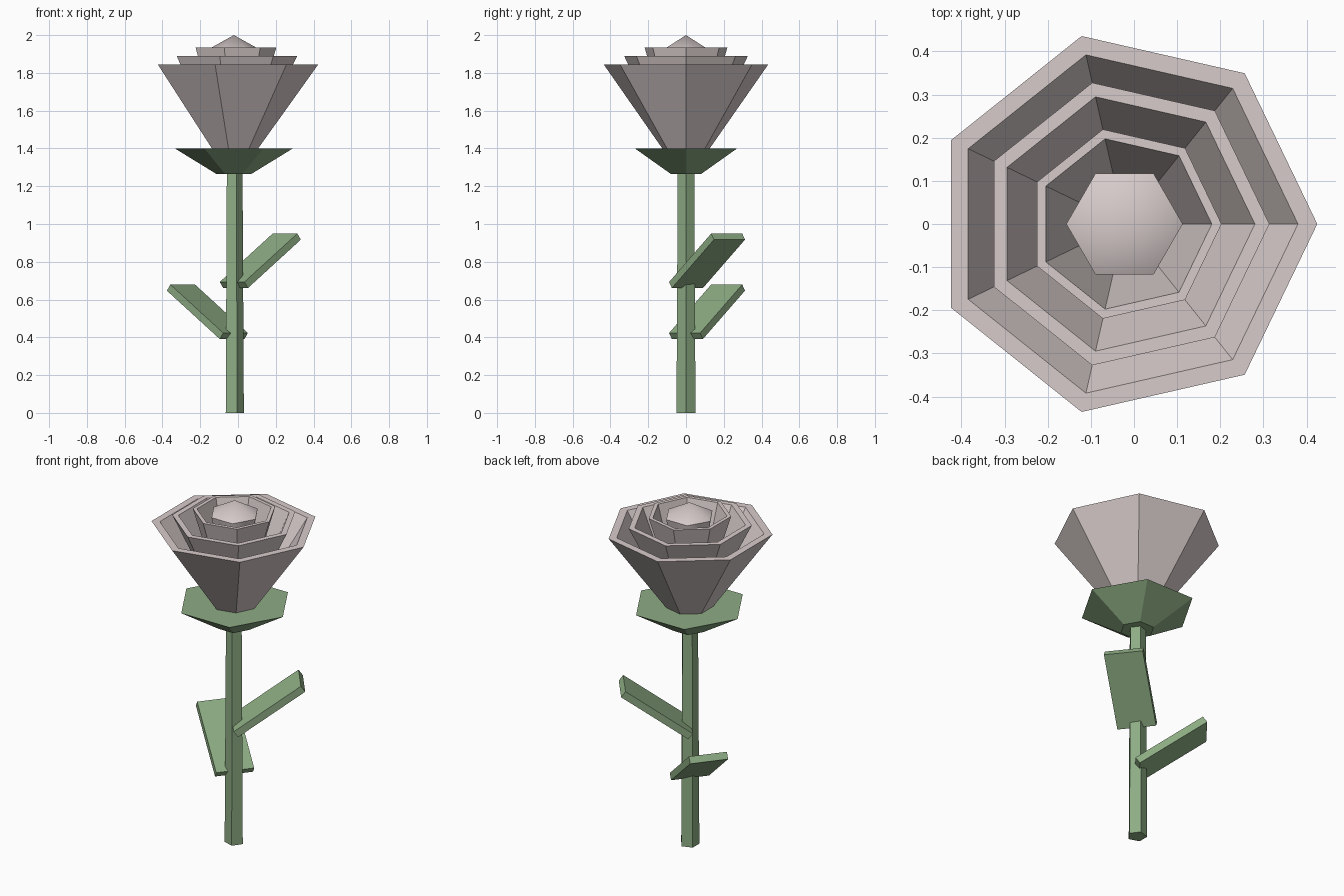
import bpy, bmesh, math
from mathutils import Matrix, Vector

if "Cube" in bpy.data.objects:
    bpy.data.objects.remove(bpy.data.objects["Cube"], do_unlink=True)

AXIS = -0.022  # x of the stem axis


def material(name, rgb):
    mat = bpy.data.materials.new(name)
    mat.use_nodes = True
    mat.diffuse_color = (*rgb, 1)
    mat.node_tree.nodes["Principled BSDF"].inputs["Base Color"].default_value = (*rgb, 1)
    return mat


green = material("leaf green", (0.27, 0.418, 0.231))
blush = material("pale blush", (0.68, 0.60, 0.595))


def finish(name, bm, mat):
    bmesh.ops.recalc_face_normals(bm, faces=bm.faces[:])
    mesh = bpy.data.meshes.new(name)
    bm.to_mesh(mesh)
    bm.free()
    mesh.materials.append(mat)
    obj = bpy.data.objects.new(name, mesh)
    bpy.context.collection.objects.link(obj)
    return obj


def loft(name, sides, profile, mat, hollow=False):
    """Sweep (radius, height) points round the axis; hollow joins last to first."""
    bm = bmesh.new()
    rings = []
    for r, z in profile:
        turns = [2 * math.pi * i / sides for i in range(sides)]
        rings.append([bm.verts.new((AXIS + r * math.cos(a), r * math.sin(a), z)) for a in turns])
    pairs = list(zip(rings, rings[1:]))
    if hollow:
        pairs.append((rings[-1], rings[0]))
    else:
        bm.faces.new(rings[0])
        bm.faces.new(rings[-1])
    for low, high in pairs:
        for i in range(sides):
            j = (i + 1) % sides
            bm.faces.new((low[i], low[j], high[j], high[i]))
    bmesh.ops.remove_doubles(bm, verts=bm.verts[:], dist=1e-5)
    return finish(name, bm, mat)


def leaf(name, heading, base_z):
    """Tilted board growing out of the stem axis."""
    bm = bmesh.new()
    place = (Matrix.Translation((AXIS, 0, base_z))
             @ Matrix.Rotation(math.radians(heading), 4, "Z")
             @ Matrix.Rotation(math.radians(-35.6), 4, "Y")
             @ Matrix.Translation((0.22, 0, 0))
             @ Matrix.Diagonal((0.44, 0.21, 0.04, 1)))
    bmesh.ops.create_cube(bm, size=1, matrix=place)
    return finish(name, bm, mat=green)


# Stem, leaves and calyx
loft("stem", 5, [(0.053, 0), (0.046, 1.28)], green)
leaf("upper_leaf", 38.5, 0.677)
leaf("lower_leaf", 141.5, 0.407)
loft("calyx", 6, [(0.0925, 1.265), (0.3125, 1.4)], green)

# Nested petal cups, each a seven-sided shell
for name, radius, top in (("outer_petals", 0.447, 1.845),
                          ("middle_petals", 0.336, 1.89),
                          ("inner_petals", 0.225, 1.935)):
    foot = radius * 0.28
    loft(name, 7, [(foot, 1.395), (radius, top),
                   (radius * 0.9, top), (foot * 0.9, 1.395)], blush, hollow=True)

# Bud with a softly shaded pointed cap
bud = loft("bud", 6, [(0.04, 1.395), (0.135, 1.925)], blush)
bm = bmesh.new()
bm.from_mesh(bud.data)
cap = max(bm.faces, key=lambda f: f.calc_center_median().z)
tip = bmesh.ops.poke(bm, faces=[cap])["verts"][0]
tip.co = Vector((AXIS, 0, 2))
bm.to_mesh(bud.data)
bm.free()
bpy.ops.object.select_all(action="DESELECT")
bud.select_set(True)
bpy.context.view_layer.objects.active = bud
bpy.ops.object.shade_smooth_by_angle(angle=math.radians(62))
